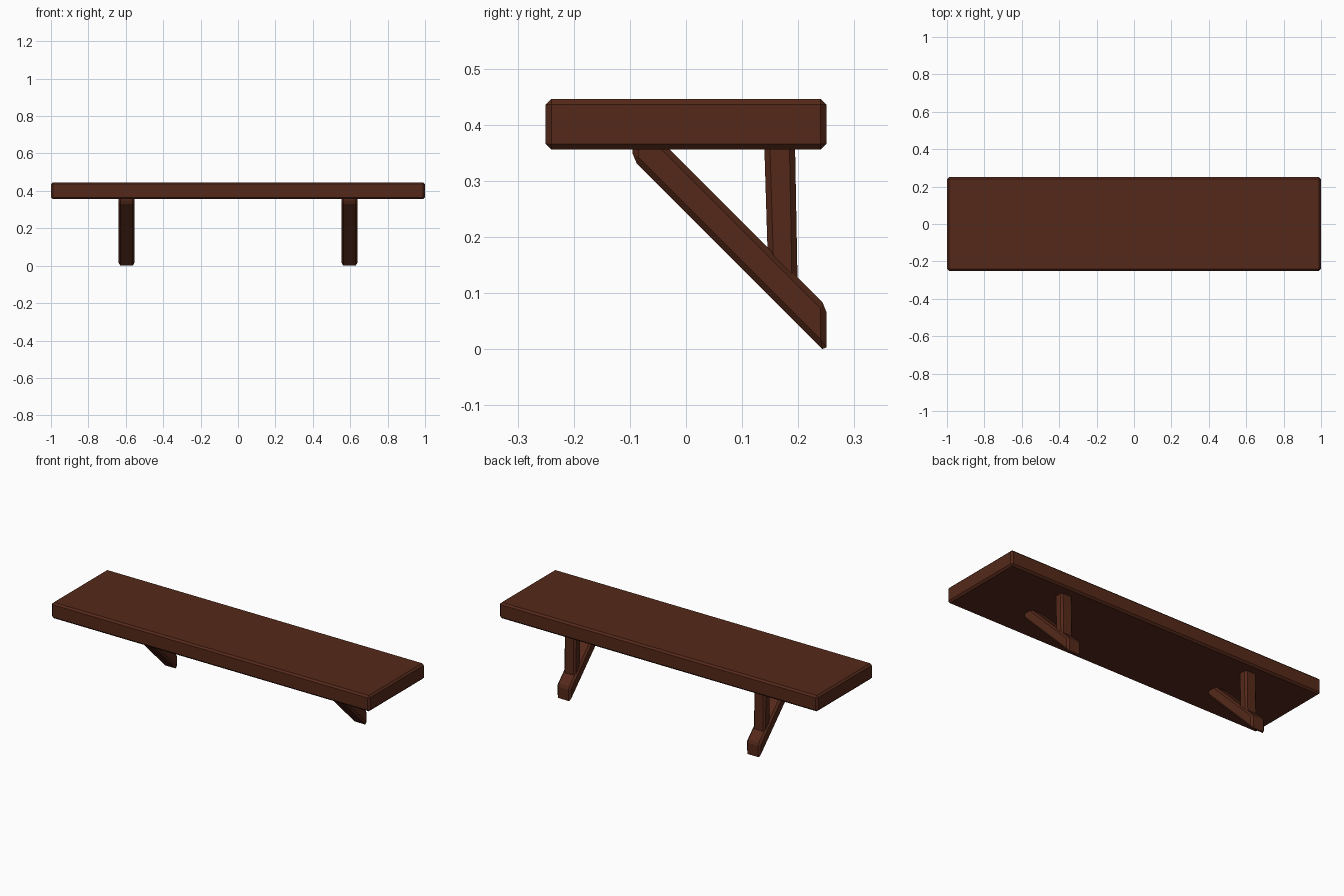
import bpy, bmesh

if "Cube" in bpy.data.objects:
    bpy.data.objects.remove(bpy.data.objects["Cube"])

wood = bpy.data.materials.new("dark_wood")
wood.diffuse_color = (0.09, 0.022, 0.010, 1)
wood.use_nodes = True
wood.node_tree.nodes["Principled BSDF"].inputs["Base Color"].default_value = wood.diffuse_color


def beam(name, profile, x0, x1, chamfer):
    """Extrude a (y, z) profile from x0 to x1 and chamfer every edge."""
    bm = bmesh.new()
    face = bm.faces.new([bm.verts.new((x0, y, z)) for y, z in profile])
    out = bmesh.ops.extrude_face_region(bm, geom=[face])["geom"]
    for v in out:
        if isinstance(v, bmesh.types.BMVert):
            v.co.x = x1
    bmesh.ops.recalc_face_normals(bm, faces=bm.faces[:])
    mesh = bpy.data.meshes.new(name)
    bm.to_mesh(mesh)
    bm.free()
    mesh.materials.append(wood)
    obj = bpy.data.objects.new(name, mesh)
    bpy.context.collection.objects.link(obj)
    mod = obj.modifiers.new("chamfer", "BEVEL")
    mod.width, mod.segments, mod.limit_method = chamfer, 1, "NONE"
    return obj


# Shelf board
beam("shelf_board", [(-0.25, 0.356), (0.25, 0.356), (0.25, 0.446), (-0.25, 0.446)],
     -1, 1, 0.01)

# Brackets: diagonal brace cut vertically at both ends, and a slightly leaning post
brace = [(0.25, -0.007), (0.25, 0.077), (-0.095, 0.422), (-0.095, 0.338)]
post = [(0.153, 0.11), (0.199, 0.11), (0.194, 0.38), (0.139, 0.38)]
post[0] = (0.147, 0.12)
for side, cx in (("left", -0.596), ("right", 0.596)):
    beam(side + "_brace", brace, cx - 0.043, cx + 0.043, 0.01)
    beam(side + "_post", post, cx - 0.036, cx + 0.036, 0.01)
